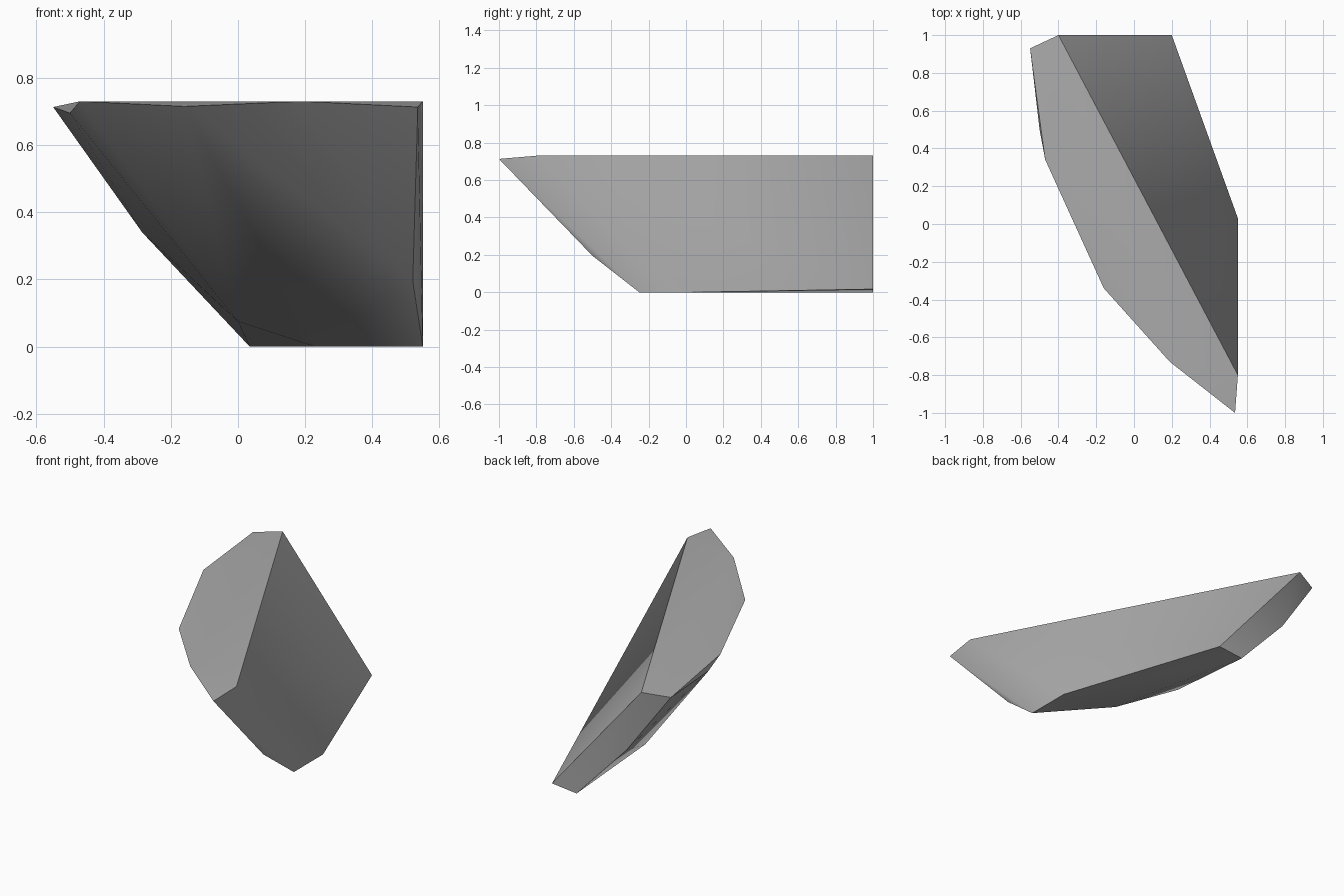
import bpy, bmesh, math

cube = bpy.data.objects.get("Cube")
if cube:
    bpy.data.objects.remove(cube, do_unlink=True)

# Flat stone colour
stone = bpy.data.materials.new("stone grey")
stone.use_nodes = True
grey = (0.41, 0.41, 0.41, 1)
stone.diffuse_color = grey
bsdf = stone.node_tree.nodes["Principled BSDF"]
bsdf.inputs["Base Color"].default_value = grey
bsdf.inputs["Roughness"].default_value = 0.9

# Corners of the upper face
rim = [(-0.40, 1.00, 0.73), (-0.55, 0.93, 0.713), (-0.47, 0.34, 0.73),
       (-0.16, -0.34, 0.715), (0.19, -0.73, 0.73), (0.535, -1.00, 0.713),
       (0.55, -0.80, 0.73)]

# Corners of the underside
base = [(0.20, 1.00, 0.017), (0.55, 0.03, 0.0), (0.55, -0.25, 0.0),
        (0.23, 0.11, 0.0), (0.0, 0.39, 0.075), (0.035, 1.00, 0.0)]

# Chipped corners on the flanks
flank = [(0.52, -0.50, 0.195), (-0.50, 0.50, 0.695), (-0.285, 0.98, 0.34)]

# The shard is the convex shell around its corners
bm = bmesh.new()
for co in rim + base + flank:
    bm.verts.new(co)
bmesh.ops.convex_hull(bm, input=bm.verts)
loose = [v for v in bm.verts if not v.link_faces]
bmesh.ops.delete(bm, geom=loose, context='VERTS')
bmesh.ops.dissolve_limit(bm, angle_limit=math.radians(1),
                         verts=bm.verts, edges=bm.edges)
bmesh.ops.recalc_face_normals(bm, faces=bm.faces)
mesh = bpy.data.meshes.new("rock_shard")
bm.to_mesh(mesh)
bm.free()
mesh.materials.append(stone)

shard = bpy.data.objects.new("rock_shard", mesh)
bpy.context.collection.objects.link(shard)
bpy.ops.object.select_all(action='DESELECT')
shard.select_set(True)
bpy.context.view_layer.objects.active = shard
bpy.ops.object.shade_smooth_by_angle(angle=math.radians(42))
